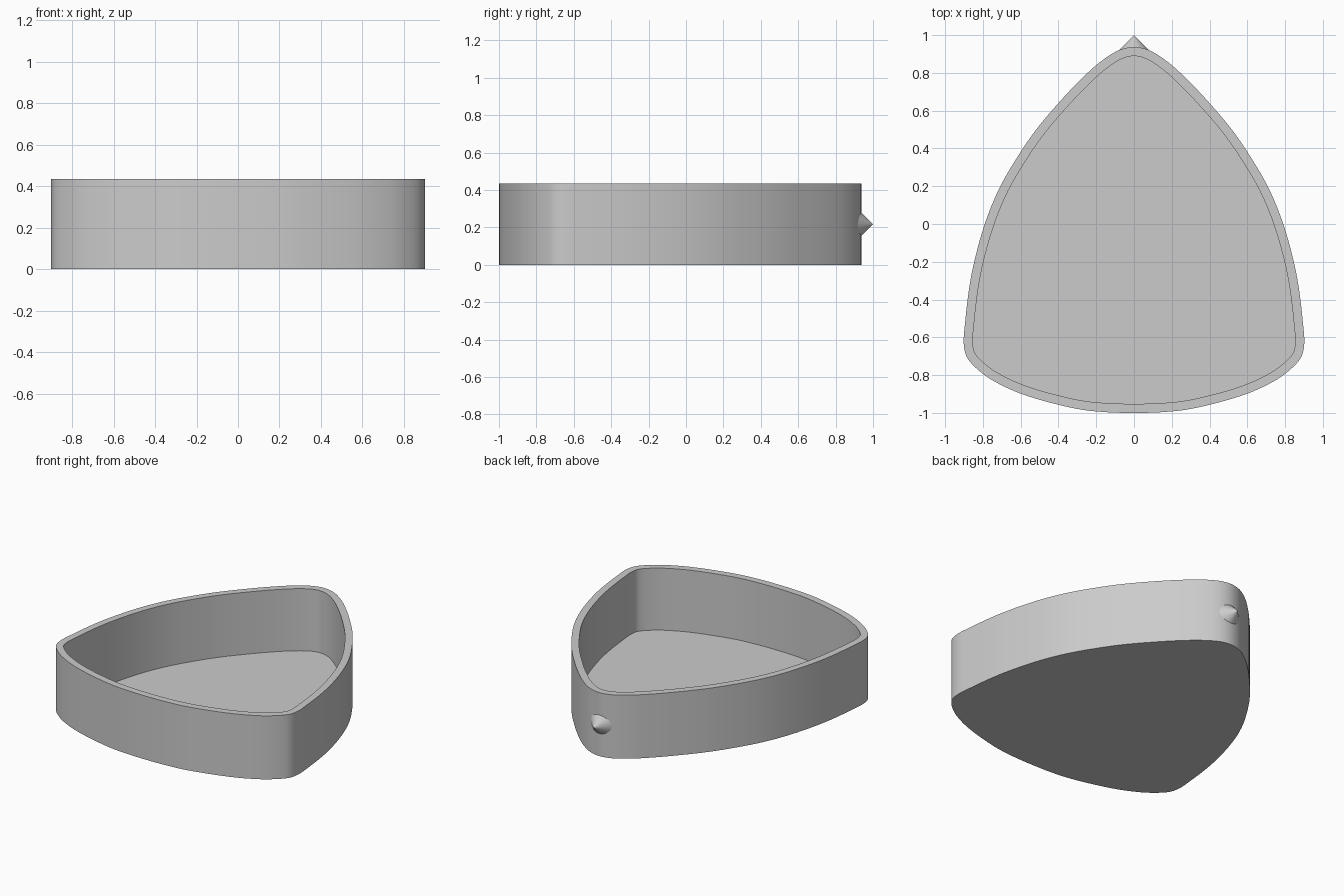
import bpy, bmesh, math
from mathutils import Vector

cube = bpy.data.objects.get("Cube")
if cube:
    bpy.data.objects.remove(cube)

HEIGHT, FLOOR, WALL = 0.435, 0.01, 0.048

grey = bpy.data.materials.new("plain grey")
grey.use_nodes = True
colour = (0.6, 0.6, 0.6, 1)
grey.diffuse_color = colour
grey.node_tree.nodes["Principled BSDF"].inputs["Base Color"].default_value = colour

# Half outline of the rounded triangle, back tip to front middle
half = [(0, .937), (.08, .92), (.18, .857), (.29, .757), (.40, .64), (.51, .51),
        (.60, .382), (.71, .195), (.79, 0), (.86, -.265), (.895, -.53),
        (.901, -.64), (.882, -.71), (.795, -.797), (.69, -.859), (.56, -.912),
        (.30, -.979), (.15, -.996), (0, -1)]
control = [Vector(p) for p in half]
control += [Vector((-p.x, p.y)) for p in reversed(control[1:-1])]


def smooth_loop(pts, steps=6):
    """Closed centripetal spline through the points."""
    out, n = [], len(pts)
    for i in range(n):
        a, b, c, d = (pts[(i + k) % n] for k in (-1, 0, 1, 2))
        t1 = math.sqrt((b - a).length)
        t2 = t1 + math.sqrt((c - b).length)
        t3 = t2 + math.sqrt((d - c).length)
        for s in range(steps):
            t = t1 + (t2 - t1) * s / steps
            p = a.lerp(b, t / t1)
            q = b.lerp(c, (t - t1) / (t2 - t1))
            r = c.lerp(d, (t - t2) / (t3 - t2))
            u = p.lerp(q, t / t2)
            v = q.lerp(r, (t - t1) / (t3 - t1))
            out.append(u.lerp(v, (t - t1) / (t2 - t1)))
    return out


def inset(pts, dist):
    """Move a clockwise loop inwards."""
    out = []
    for i, p in enumerate(pts):
        tangent = (pts[(i + 1) % len(pts)] - pts[i - 1]).normalized()
        out.append(p + Vector((tangent.y, -tangent.x)) * dist)
    return out


def finish(bm, name):
    bmesh.ops.recalc_face_normals(bm, faces=bm.faces)
    mesh = bpy.data.meshes.new(name)
    bm.to_mesh(mesh)
    bm.free()
    mesh.materials.append(grey)
    obj = bpy.data.objects.new(name, mesh)
    bpy.context.collection.objects.link(obj)
    return obj


# Open tray: outer wall, rim, inner wall, thin floor
outer = smooth_loop(control)
inner = inset(outer, WALL)
bm = bmesh.new()
rings = [[bm.verts.new((p.x, p.y, z)) for p in loop]
         for loop, z in ((outer, 0), (outer, HEIGHT), (inner, HEIGHT), (inner, FLOOR))]
for low, high in zip(rings, rings[1:]):
    for i in range(len(low)):
        bm.faces.new((low[i - 1], low[i], high[i], high[i - 1]))
bm.faces.new(rings[0])
bm.faces.new(rings[-1])
tray = finish(bm, "tray")
bpy.ops.object.select_all(action='DESELECT')
tray.select_set(True)
bpy.context.view_layer.objects.active = tray
bpy.ops.object.shade_smooth_by_angle(angle=math.radians(30))

# Small faceted cone on the back tip
bm = bmesh.new()
bmesh.ops.create_cone(bm, cap_ends=True, segments=40, radius1=0.1, radius2=0, depth=0.1)
spike = finish(bm, "back_spike")
spike.rotation_euler.x = -math.pi / 2
spike.location = (0, 0.95, HEIGHT / 2)
